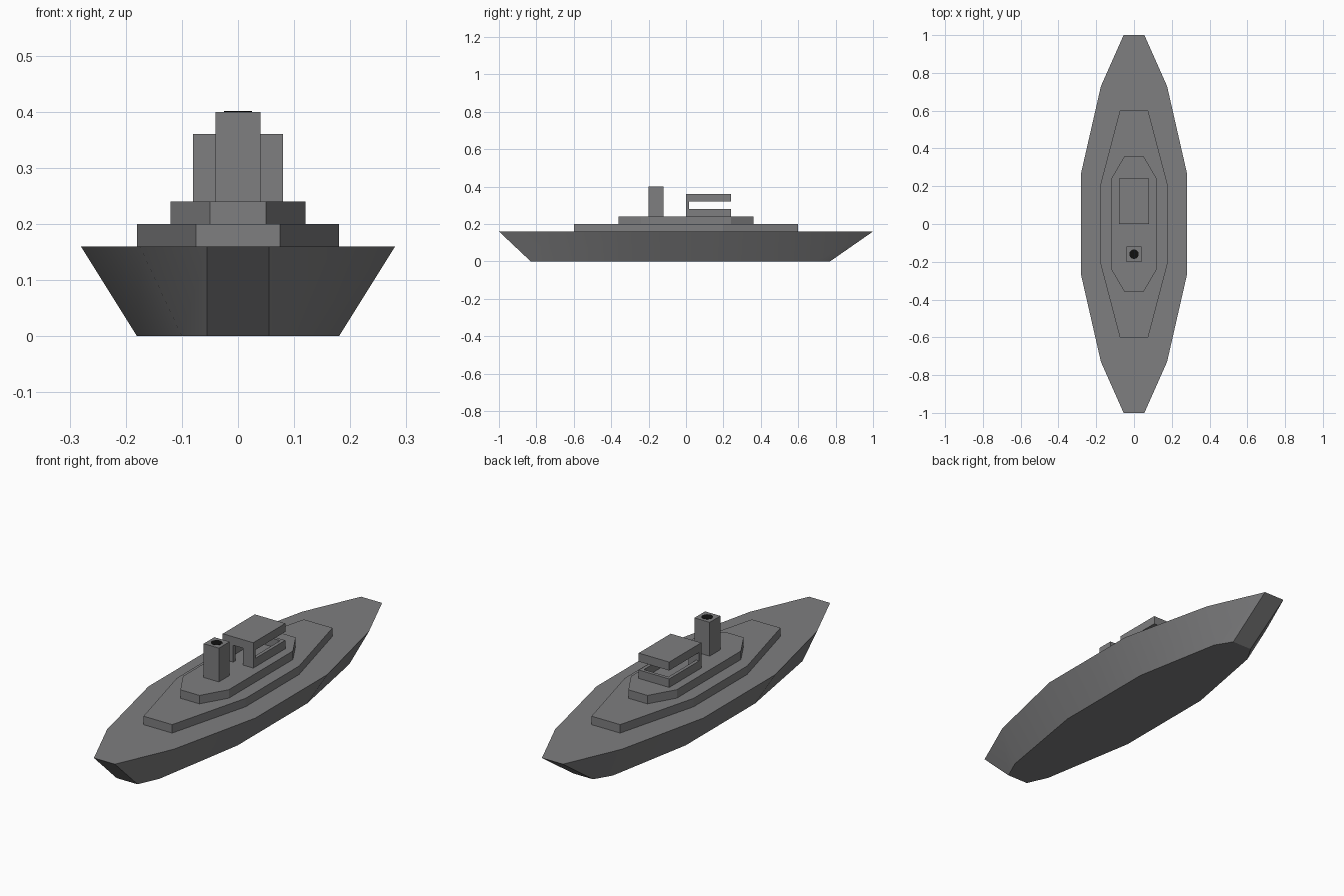
import bpy, bmesh, math

if "Cube" in bpy.data.objects:
    bpy.data.objects.remove(bpy.data.objects["Cube"])


def material(name, rgb):
    m = bpy.data.materials.new(name)
    m.diffuse_color = (*rgb, 1)
    m.use_nodes = True
    m.node_tree.nodes["Principled BSDF"].inputs["Base Color"].default_value = m.diffuse_color
    return m


GREY = material("ship grey", (0.21, 0.21, 0.215))
SOOT = material("soot black", (0.005, 0.005, 0.005))


def finish(bm, name, mat=GREY):
    bmesh.ops.recalc_face_normals(bm, faces=bm.faces)
    me = bpy.data.meshes.new(name)
    bm.to_mesh(me)
    bm.free()
    ob = bpy.data.objects.new(name, me)
    bpy.context.collection.objects.link(ob)
    me.materials.append(mat)
    return ob


def outline(half):
    """Mirror a starboard outline (bow to stern) into a closed loop."""
    return half + [(-x, y) for x, y in reversed(half)]


def loft(name, lower, upper, z0, z1):
    """Solid between two outlines with the same number of points."""
    bm = bmesh.new()
    a = [bm.verts.new((x, y, z0)) for x, y in lower]
    b = [bm.verts.new((x, y, z1)) for x, y in upper]
    bm.faces.new(a)
    bm.faces.new(b)
    n = len(a)
    for i in range(n):
        j = (i + 1) % n
        bm.faces.new((a[i], a[j], b[j], b[i]))
    return finish(bm, name)


def box(name, x0, x1, y0, y1, z0, z1):
    loop = [(x0, y0), (x1, y0), (x1, y1), (x0, y1)]
    return loft(name, loop, loop, z0, z1)


# Hull: flared sides with raked ends
deck = outline([(0.055, -1), (0.175, -0.73), (0.28, -0.27),
                (0.28, 0.27), (0.175, 0.73), (0.055, 1)])
keel = outline([(0.055, -0.83), (0.10, -0.73), (0.18, -0.26),
                (0.18, 0.26), (0.10, 0.69), (0.052, 0.77)])
hull = loft("hull", keel, deck, 0, 0.16)
bpy.context.view_layer.objects.active = hull
hull.select_set(True)
bpy.ops.object.shade_smooth_by_angle(angle=math.radians(25))

# Two stepped decks
for name, xe, ye, xm, ym, z in (("lower_deck", 0.075, 0.60, 0.18, 0.20, 0.16),
                                ("upper_deck", 0.05, 0.36, 0.12, 0.24, 0.20)):
    loop = outline([(xe, -ye), (xm, -ym), (xm, ym), (xe, ye)])
    loft(name, loop, loop, z, z + 0.04)

# Bridge: low walls, doorway wall at the front, roof over open windows
T = 0.016
for side, s in (("left", -1), ("right", 1)):
    xs = sorted((s * 0.08, s * (0.08 - T)))
    box("bridge_wall_" + side, *xs, T, 0.24, 0.24, 0.28)
    xs = sorted((s * 0.025, s * 0.08))
    box("door_wall_" + side, *xs, 0, T, 0.24, 0.32)
box("bridge_wall_back", -0.08 + T, 0.08 - T, 0.24 - T, 0.24, 0.24, 0.28)
box("bridge_roof", -0.08, 0.08, 0, 0.24, 0.32, 0.36)

# Funnel with its dark mouth
box("funnel", -0.04, 0.04, -0.20, -0.12, 0.24, 0.40)
bm = bmesh.new()
bmesh.ops.create_cone(bm, cap_ends=True, segments=16, radius1=0.025,
                      radius2=0.025, depth=0.002)
bmesh.ops.translate(bm, verts=bm.verts, vec=(0, -0.16, 0.4))
finish(bm, "funnel_mouth", SOOT)
